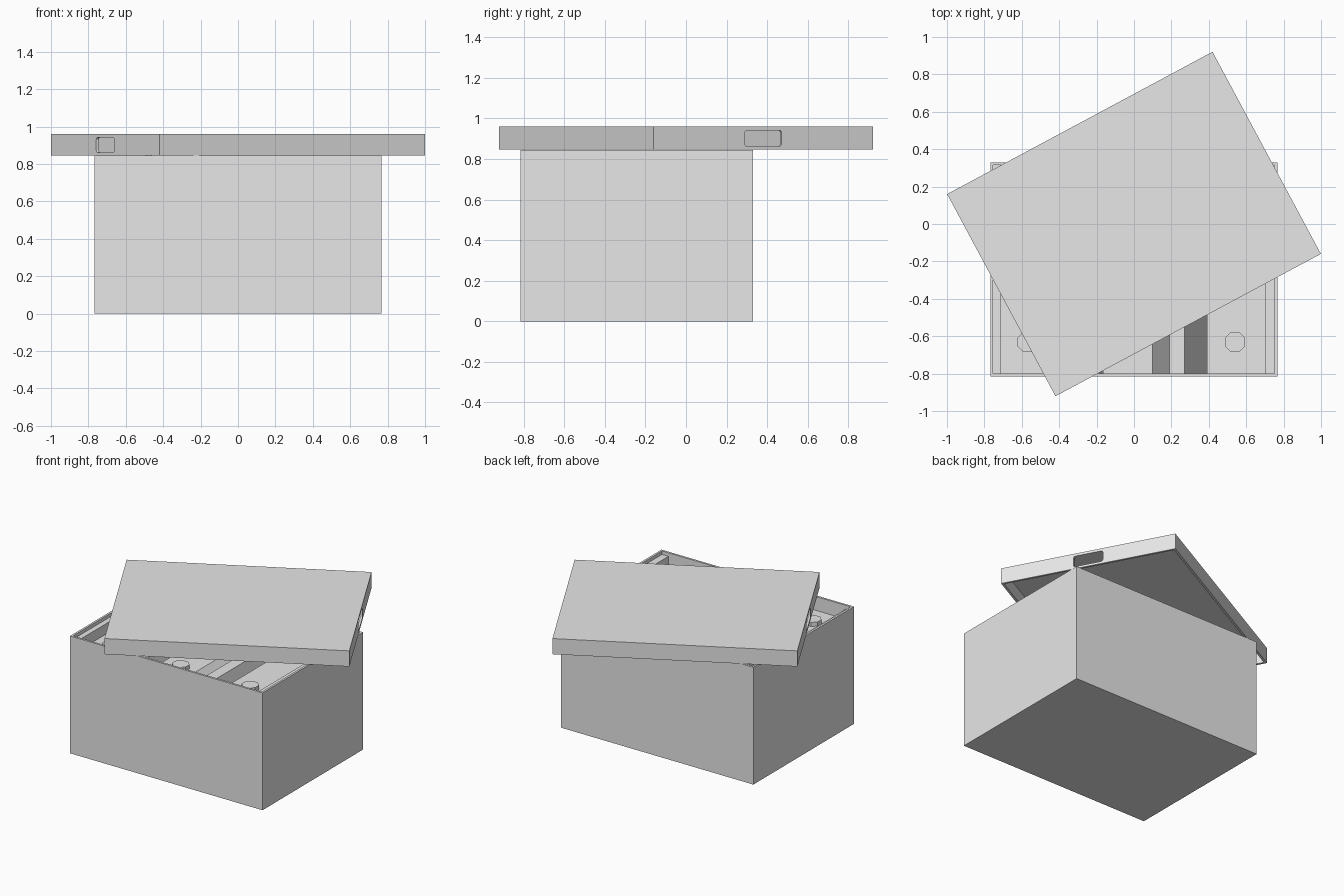
import bpy, bmesh, math
from mathutils import Matrix, Vector

old = bpy.data.objects.get("Cube")
if old:
    bpy.data.objects.remove(old, do_unlink=True)

grey = bpy.data.materials.new("plain_grey")
grey.use_nodes = True
colour = (0.8, 0.8, 0.8, 1)
grey.diffuse_color = colour
grey.node_tree.nodes["Principled BSDF"].inputs["Base Color"].default_value = colour


def finish(bm, name):
    bmesh.ops.recalc_face_normals(bm, faces=bm.faces)
    mesh = bpy.data.meshes.new(name)
    bm.to_mesh(mesh)
    bm.free()
    mesh.materials.append(grey)
    obj = bpy.data.objects.new(name, mesh)
    bpy.context.collection.objects.link(obj)
    return obj


def block(name, low, high, round_x=0):
    """Box between two corners, optionally rounded along its x edges."""
    low, high = Vector(low), Vector(high)
    bm = bmesh.new()
    bmesh.ops.create_cube(bm, size=1)
    bmesh.ops.scale(bm, vec=high - low, verts=bm.verts)
    bmesh.ops.translate(bm, vec=(low + high) / 2, verts=bm.verts)
    if round_x:
        edges = [e for e in bm.edges
                 if abs(e.verts[0].co.x - e.verts[1].co.x) > 0.01]
        bmesh.ops.bevel(bm, geom=edges, offset=round_x, segments=3,
                        profile=0.5, affect='EDGES')
    return finish(bm, name)


def cut(obj, cutter):
    cutter.hide_render = True
    mod = obj.modifiers.new("cut", 'BOOLEAN')
    mod.operation = 'DIFFERENCE'
    mod.solver = 'EXACT'
    mod.object = cutter
    bpy.context.view_layer.objects.active = obj
    bpy.ops.object.modifier_apply(modifier=mod.name)
    bpy.data.objects.remove(cutter, do_unlink=True)


# Open box body
left, right, front, back, rim = -0.768, 0.766, -0.815, 0.33, 0.845
wall = 0.015
body = block("box_body", (left, front, 0), (right, back, rim))
cut(body, block("body_cavity", (left + wall, front + wall, wall),
                (right - wall, back - wall, 1)))

# Insert tray: ledges, flat floor and two pairs of slanted slots
floor, ledge = 0.745, 0.82
profile = [(left + wall, 0.02), (left + wall, ledge), (-0.715, ledge), (-0.715, floor)]
for shift in (-0.555, 0):
    slots = [(0.10, floor), (0.19, 0.63), (0.19, floor),
             (0.27, floor), (0.39, 0.3), (0.39, floor)]
    profile += [(x + shift, z) for x, z in slots]
profile += [(0.70, floor), (0.70, ledge), (right - wall, ledge), (right - wall, 0.02)]
bm = bmesh.new()
face = bm.faces.new([bm.verts.new((x, front + wall, z)) for x, z in profile])
ext = bmesh.ops.extrude_face_region(bm, geom=[face])
bmesh.ops.translate(bm, vec=(0, back - front - 2 * wall, 0),
                    verts=[v for v in ext["geom"] if isinstance(v, bmesh.types.BMVert)])
finish(bm, "insert_tray")

# Eight-sided pegs on the tray floor, in a front and a back row
for row, y in (("front", -0.63), ("back", 0.145)):
    for i, x in enumerate((-0.57, -0.015, 0.54)):
        bm = bmesh.new()
        bmesh.ops.create_cone(bm, cap_ends=True, segments=8, radius1=0.058,
                              radius2=0.058, depth=0.03,
                              matrix=Matrix.Translation((x, y, floor + 0.015))
                              @ Matrix.Rotation(math.pi / 8, 4, 'Z'))
        finish(bm, f"{row}_peg_{i + 1}")

# Hollow lid, turned on top of the box, with a finger hole in each short side
half_x, half_y, bottom, top, skin = 0.805, 0.613, 0.847, 0.96, 0.016
lid = block("lid", (-half_x, -half_y, bottom), (half_x, half_y, top))
cut(lid, block("lid_cavity", (skin - half_x, skin - half_y, 0.5),
               (half_x - skin, half_y - skin, top - skin)))
cut(lid, block("finger_holes", (-1, -0.103, 0.863), (1, 0.103, 0.941), 0.012))
lid.rotation_euler.z = math.radians(28.2)
